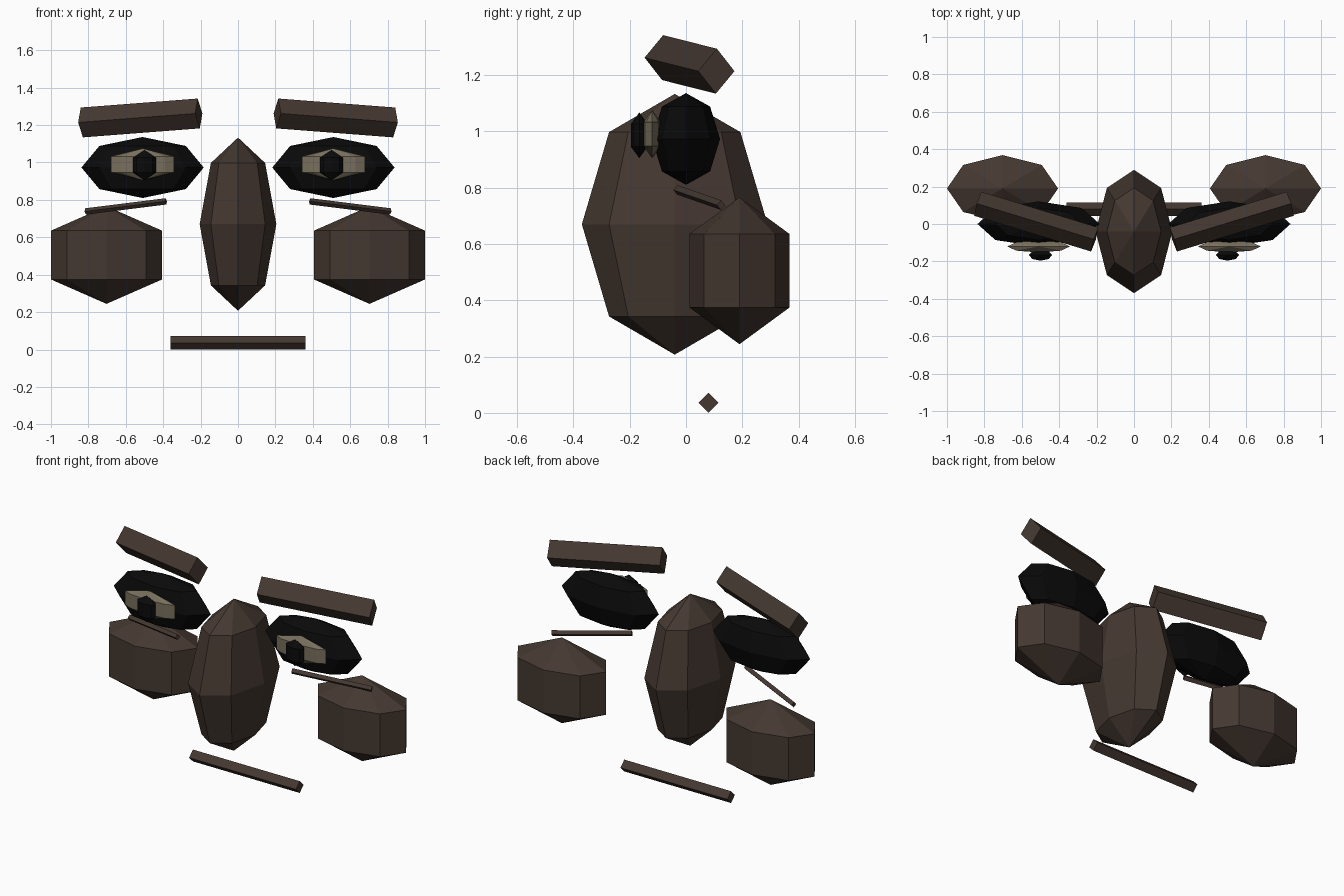
import bpy, bmesh
from mathutils import Matrix, Vector

cube = bpy.data.objects.get("Cube")
if cube:
    bpy.data.objects.remove(cube, do_unlink=True)


def material(name, rgb):
    mat = bpy.data.materials.new(name)
    mat.use_nodes = True
    mat.diffuse_color = (*rgb, 1)
    mat.node_tree.nodes["Principled BSDF"].inputs["Base Color"].default_value = (*rgb, 1)
    return mat


BROWN = material("dark_brown", (0.058, 0.039, 0.030))
BLACK = material("black", (0.003, 0.003, 0.003))
TAN = material("tan", (0.19, 0.16, 0.11))


def add_object(name, bm, mat):
    mesh = bpy.data.meshes.new(name)
    bm.to_mesh(mesh)
    bm.free()
    mesh.materials.append(mat)
    obj = bpy.data.objects.new(name, mesh)
    bpy.context.collection.objects.link(obj)
    return obj


def gem(name, centre, half_size, rings, mat):
    """Faceted eight-sided ellipsoid fitted to the given half sizes."""
    bm = bmesh.new()
    bmesh.ops.create_uvsphere(bm, u_segments=8, v_segments=rings, radius=1)
    widest = max(v.co.x for v in bm.verts)
    x, y, z = half_size
    bmesh.ops.scale(bm, vec=(x / widest, y / widest, z), verts=bm.verts)
    bmesh.ops.translate(bm, vec=centre, verts=bm.verts)
    return add_object(name, bm, mat)


def bar(name, start, end, depth, height, mat):
    """Diamond-section bar running from start to end."""
    start, end = Vector(start), Vector(end)
    axis = (end - start).normalized()
    across = Vector((0, 0, 1)).cross(axis).normalized()
    up = axis.cross(across)
    bm = bmesh.new()
    bmesh.ops.create_cone(bm, cap_ends=True, segments=4, radius1=1, radius2=1,
                          depth=(end - start).length)
    bmesh.ops.scale(bm, vec=(depth, height, 1), verts=bm.verts)
    turn = Matrix((across, up, axis)).transposed().to_4x4()
    bm.transform(Matrix.Translation((start + end) / 2) @ turn)
    return add_object(name, bm, mat)


# Central parts
gem("nose", (0, -0.04, 0.67), (0.205, 0.33, 0.463), 4, BROWN)
bar("mouth", (-0.36, 0.08, 0.036), (0.36, 0.08, 0.036), 0.036, 0.036, BROWN)

# Paired parts
for side, s in (("left", 1), ("right", -1)):
    gem(side + "_cheek", (s * 0.703, 0.19, 0.505), (0.297, 0.178, 0.261), 3, BROWN)
    gem(side + "_eye", (s * 0.51, 0, 0.973), (0.327, 0.121, 0.163), 4, BLACK)
    gem(side + "_iris", (s * 0.51, -0.12, 0.99), (0.168, 0.032, 0.085), 3, TAN)
    gem(side + "_pupil", (s * 0.5, -0.166, 0.986), (0.062, 0.03, 0.081), 3, BLACK)
    bar(side + "_brow", (s * 0.21, -0.083, 1.262), (s * 0.835, 0.108, 1.214),
        0.067, 0.08, BROWN)
    bar(side + "_lower_lid", (s * 0.385, -0.03, 0.792), (s * 0.815, 0.125, 0.738),
        0.016, 0.017, BROWN)
